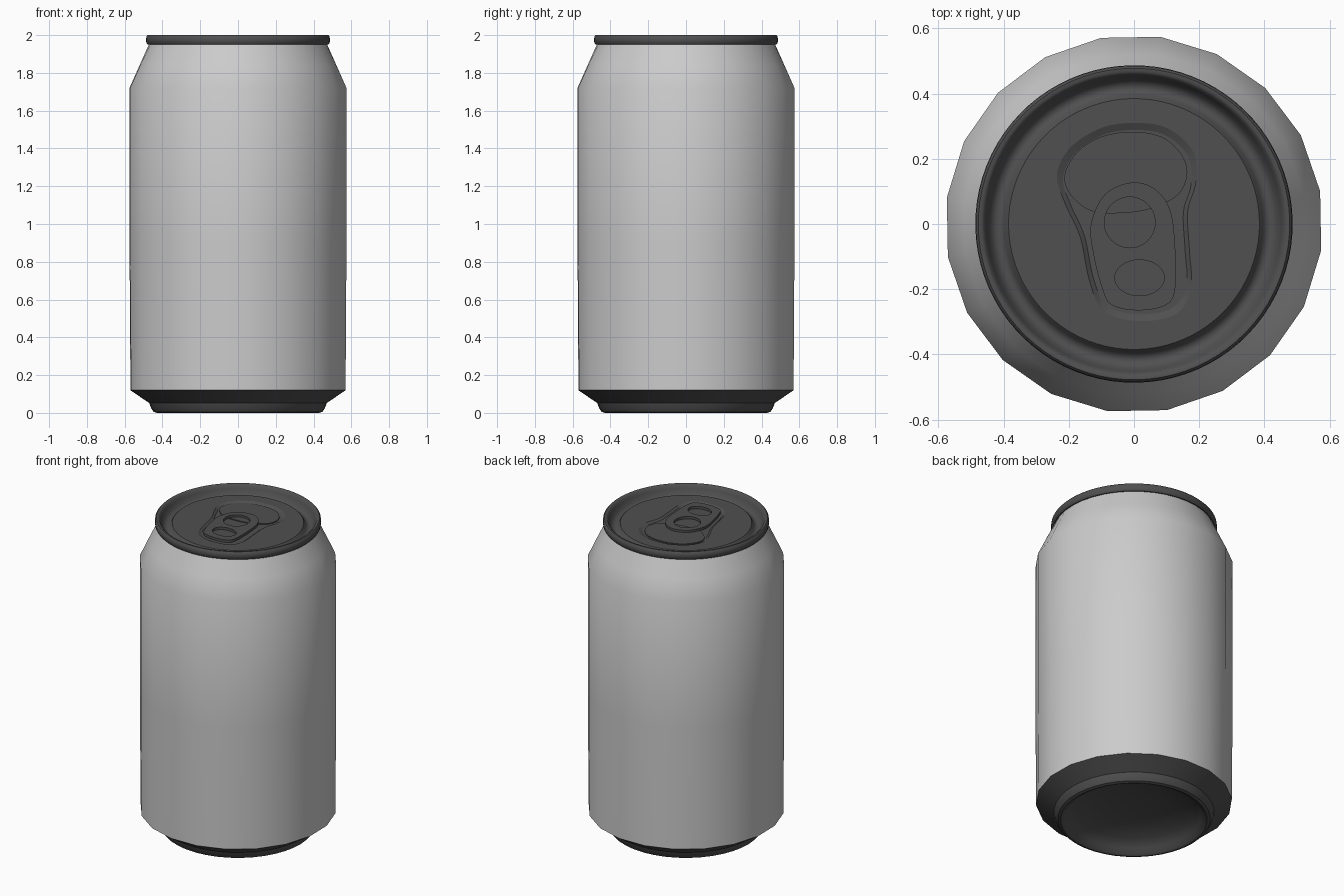
import bpy, bmesh, math
from mathutils import Vector

cube = bpy.data.objects.get("Cube")
if cube:
    bpy.data.objects.remove(cube, do_unlink=True)


def material(name, value):
    m = bpy.data.materials.new(name)
    m.use_nodes = True
    color = (value, value, value, 1)
    m.diffuse_color = color
    m.node_tree.nodes["Principled BSDF"].inputs["Base Color"].default_value = color
    return m


LIGHT = material("light aluminium", 0.6)
DARK = material("dark metal", 0.08)


def finish(bm, name, mat, angle=35):
    bmesh.ops.recalc_face_normals(bm, faces=bm.faces)
    mesh = bpy.data.meshes.new(name)
    bm.to_mesh(mesh)
    bm.free()
    mesh.materials.append(mat)
    ob = bpy.data.objects.new(name, mesh)
    bpy.context.collection.objects.link(ob)
    bpy.ops.object.select_all(action="DESELECT")
    ob.select_set(True)
    bpy.context.view_layer.objects.active = ob
    bpy.ops.object.shade_smooth_by_angle(angle=math.radians(angle))
    return ob


def ring(r, z, sides, facet=0.0):
    """Circle of points; facet 1 pulls them onto a twenty-sided polygon."""
    pts = []
    step = math.tau / 20
    for i in range(sides):
        a = math.tau * i / sides
        chord = math.cos(step / 2) / math.cos(a % step - step / 2)
        rr = r * (1 + facet * (chord - 1))
        a += math.radians(10)
        pts.append(Vector((rr * math.cos(a), rr * math.sin(a), z)))
    return pts


def loft(name, loops, mat, cap=False, angle=35):
    bm = bmesh.new()
    rows = [[bm.verts.new(p) for p in loop] for loop in loops]
    for low, high in zip(rows, rows[1:]):
        n = len(low)
        for i in range(n):
            j = (i + 1) % n
            bm.faces.new((low[i], low[j], high[j], high[i]))
    if cap:
        bm.faces.new(rows[-1])
    return finish(bm, name, mat, angle)


def smooth_loop(points, z, steps=8):
    """Closed Catmull-Rom curve through the points."""
    out = []
    n = len(points)
    for i in range(n):
        a, b, c, d = (Vector(points[(i + k) % n]) for k in (-1, 0, 1, 2))
        for s in range(steps):
            t = s / steps
            p = 0.5 * (2 * b + (c - a) * t + (2 * a - 5 * b + 4 * c - d) * t**2
                       + (3 * b - a - 3 * c + d) * t**3)
            out.append(Vector((p.x, p.y, z)))
    return out


def ellipse(x, y, rx, ry, z, n=40):
    return [Vector((x + rx * math.cos(math.tau * i / n),
                    y + ry * math.sin(math.tau * i / n), z)) for i in range(n)]


def plate(name, loops, mat, thickness=0.0):
    """Flat sheet inside the first loop, with the other loops as holes."""
    bm = bmesh.new()
    for loop in loops:
        vs = [bm.verts.new(p) for p in loop]
        for i, v in enumerate(vs):
            bm.edges.new((v, vs[(i + 1) % len(vs)]))
    bmesh.ops.triangle_fill(bm, use_beauty=True, edges=bm.edges[:], normal=(0, 0, 1))
    if sum(f.normal.z for f in bm.faces) < 0:
        bmesh.ops.reverse_faces(bm, faces=bm.faces)
    if thickness:
        old = bm.faces[:]
        top = bmesh.ops.extrude_face_region(bm, geom=old, use_keep_orig=True)
        verts = [g for g in top["geom"] if isinstance(g, bmesh.types.BMVert)]
        bmesh.ops.translate(bm, verts=verts, vec=(0, 0, thickness))
    return finish(bm, name, mat)


# Faceted can wall, rounding off towards the neck
loft("can_body", [ring(r, z, 40, f) for r, z, f in (
    (0.575, 0.12, 1), (0.58, 0.9, 1), (0.58, 1.72, 1),
    (0.525, 1.84, 0.6), (0.47, 1.955, 0))], LIGHT)

# Tapered base with a foot ring and a hollow dome
loft("can_base", [ring(r, z, 40, f) for r, z, f in (
    (0.575, 0.12, 1), (0.47, 0.052, 0), (0.46, 0.025, 0), (0.447, 0.006, 0),
    (0.43, 0, 0), (0.413, 0.008, 0), (0.395, 0.035, 0), (0.34, 0.07, 0),
    (0.22, 0.1, 0), (0.1, 0.113, 0))], DARK, cap=True, angle=32)

# Rolled rim, inner wall and groove around the lid panel
PANEL = 1.965
loft("lid_rim", [ring(r, z, 80) for r, z in (
    (0.455, 1.95), (0.478, 1.95), (0.485, 1.957), (0.487, 1.975), (0.485, 1.993),
    (0.478, 2.0), (0.468, 2.0), (0.46, 1.994), (0.452, 1.975), (0.44, 1.947),
    (0.425, 1.936), (0.41, 1.936), (0.398, 1.945), (0.39, 1.96), (0.385, PANEL))],
    DARK, angle=45)

# Lid panel with a shallow moulded recess
RECESS = [(0, .31), (.1, .295), (.18, .225), (.19, .13), (.165, .04), (.17, -.08),
          (.175, -.2), (.13, -.275), (.02, -.298), (-.09, -.27), (-.135, -.18),
          (-.165, -.04), (-.21, .06), (-.237, .15), (-.195, .235), (-.1, .295)]
FLOOR = PANEL - 0.01
edge = smooth_loop(RECESS, PANEL)
inner = [Vector((p.x * 0.92, p.y * 0.93, FLOOR)) for p in edge]
plate("lid_panel", [ring(0.385, PANEL, 80), edge], DARK)
loft("recess_slope", [edge, inner], DARK)
plate("recess_floor", [inner], DARK)

# Scored opening
OPENING = [(-.13, .04), (-.195, .09), (-.213, .15), (-.175, .22), (-.1, .268),
           (0, .283), (.09, .265), (.148, .21), (.163, .15), (.135, .09),
           (.06, .05), (-.03, .034)]
plate("opening_panel", [smooth_loop(OPENING, FLOOR)], DARK, 0.006)

# Pull tab with a rivet hole and a finger hole
TAB = [(-.01, .127), (.06, .11), (.108, .05), (.125, -.05), (.126, -.2), (.095, -.25),
       (.01, -.265), (-.07, -.247), (-.1, -.19), (-.125, -.09), (-.132, 0), (-.09, .09)]
TAB_Z = FLOOR + 0.004
plate("pull_tab", [smooth_loop(TAB, TAB_Z),
                   ellipse(-.013, .005, .078, .078, TAB_Z),
                   ellipse(.017, -.165, .076, .055, TAB_Z)], DARK, 0.016)
